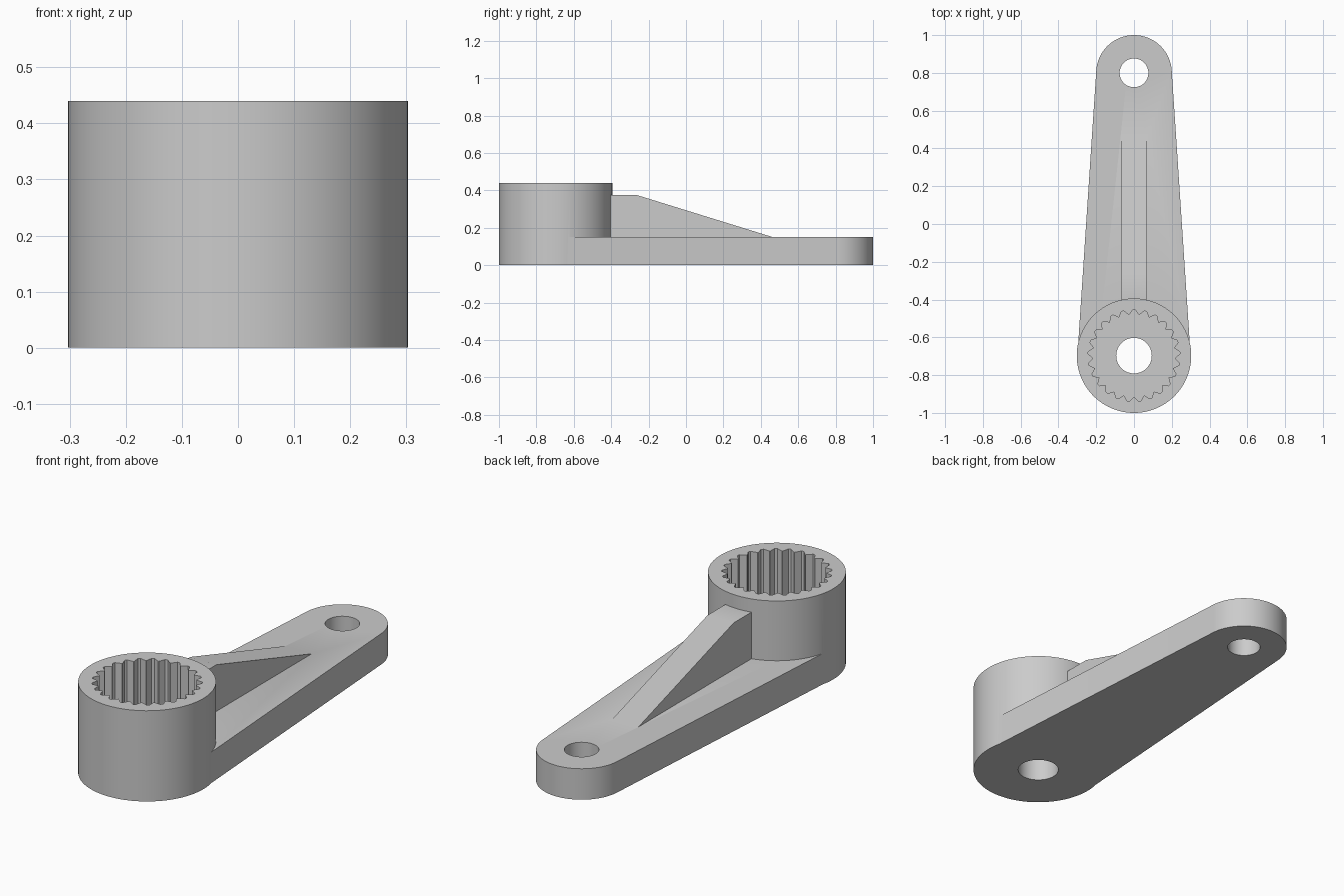
import bpy, bmesh
from math import sin, cos, pi, asin

cube = bpy.data.objects.get("Cube")
if cube:
    bpy.data.objects.remove(cube)

HUB_Y, HUB_R, HUB_H = -0.697, 0.303, 0.44
TIP_Y, TIP_R, ARM_H = 0.8, 0.2, 0.15
ARM_HUB_R = 0.299
FLOOR = 0.142
TEETH = 25

grey = bpy.data.materials.new("plain grey")
grey.use_nodes = True
grey.diffuse_color = (0.6, 0.6, 0.6, 1)
grey.node_tree.nodes["Principled BSDF"].inputs["Base Color"].default_value = (0.6, 0.6, 0.6, 1)


def arc(y, r, start, end, n):
    return [(r * cos(start + (end - start) * i / n), y + r * sin(start + (end - start) * i / n))
            for i in range(n + 1)]


def circle(y, r, n=96):
    return arc(y, r, 0, 2 * pi, n)[:-1]


def prism(name, outline, low, high, place=lambda a, b, h: (a, b, h)):
    """Extrude a closed 2D outline between two heights."""
    bm = bmesh.new()
    face = bm.faces.new([bm.verts.new(place(a, b, low)) for a, b in outline])
    top = bmesh.ops.extrude_face_region(bm, geom=[face])["geom"]
    offset = [q - p for p, q in zip(place(0, 0, low), place(0, 0, high))]
    bmesh.ops.translate(bm, vec=offset, verts=[v for v in top if isinstance(v, bmesh.types.BMVert)])
    bmesh.ops.recalc_face_normals(bm, faces=bm.faces)
    mesh = bpy.data.meshes.new(name)
    bm.to_mesh(mesh)
    bm.free()
    mesh.materials.append(grey)
    obj = bpy.data.objects.new(name, mesh)
    bpy.context.collection.objects.link(obj)
    return obj


def combine(target, other, operation):
    """Apply a boolean and remove the helper."""
    bpy.context.view_layer.objects.active = target
    mod = target.modifiers.new(operation, 'BOOLEAN')
    mod.operation, mod.object, mod.solver = operation, other, 'EXACT'
    bpy.ops.object.modifier_apply(modifier=mod.name)
    bpy.data.objects.remove(other)


# Tapered arm with rounded ends joined by tangent lines
tilt = asin((ARM_HUB_R - TIP_R) / (TIP_Y - HUB_Y))
arm = prism("lever_arm",
            arc(TIP_Y, TIP_R, tilt, pi - tilt, 48)
            + arc(HUB_Y, ARM_HUB_R, pi - tilt, 2 * pi + tilt, 48), 0, ARM_H)

# Round hub and sloping rib
combine(arm, prism("hub", circle(HUB_Y, HUB_R), 0, HUB_H), 'UNION')
rib_side = [(-0.43, 0.1), (-0.43, 0.376), (-0.265, 0.376), (0.465, ARM_H), (0.465, 0.1)]
rib = prism("rib", rib_side, -0.07, 0.07, lambda a, b, h: (h, a, b))
combine(arm, rib, 'UNION')

# Toothed socket: narrow-tipped grooves pointing outward
socket = []
for i in range(TEETH):
    middle = pi / 2 + 2 * pi * i / TEETH
    for share, r in ((-0.47, 0.218), (-0.1, 0.243), (0.1, 0.243), (0.47, 0.218)):
        a = middle + share * 2 * pi / TEETH
        socket.append((r * cos(a), HUB_Y + r * sin(a)))
combine(arm, prism("socket_cutter", socket, FLOOR, HUB_H + 0.1), 'DIFFERENCE')

# Screw hole and tip hole
for y, r in ((HUB_Y, 0.094), (TIP_Y, 0.076)):
    combine(arm, prism("hole_cutter", circle(y, r, 64), -0.1, HUB_H + 0.1), 'DIFFERENCE')

bpy.ops.object.select_all(action='DESELECT')
arm.select_set(True)
bpy.context.view_layer.objects.active = arm
bpy.ops.object.shade_smooth_by_angle(angle=pi / 9)
